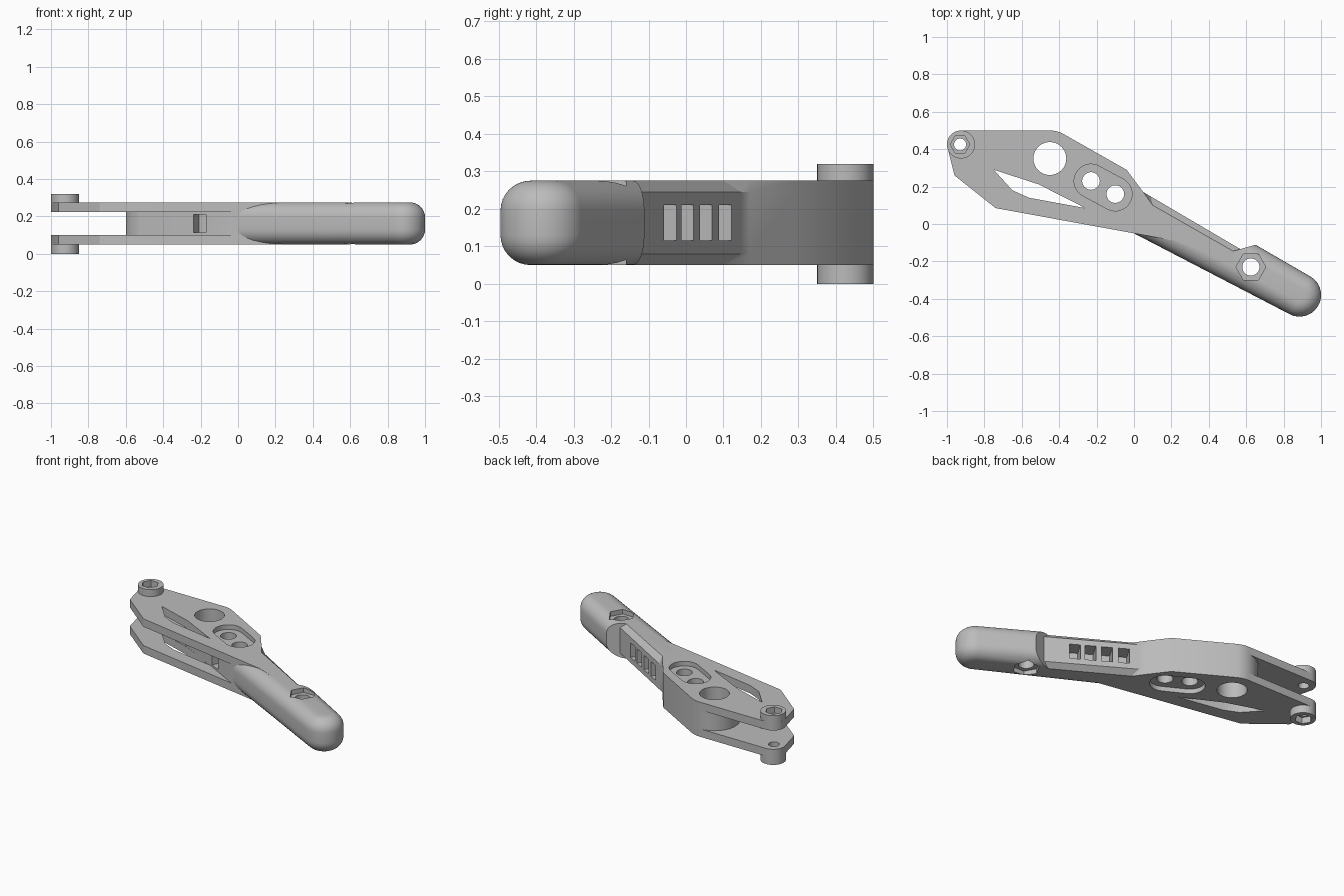
import bpy, bmesh, math
from math import cos, sin, radians

old = bpy.data.objects.get("Cube")
if old:
    bpy.data.objects.remove(old, do_unlink=True)

LOW, HIGH, MID = 0.05, 0.275, 0.1625

grey = bpy.data.materials.new("plain_grey")
grey.use_nodes = True
grey.diffuse_color = (0.5, 0.5, 0.5, 1)
grey.node_tree.nodes["Principled BSDF"].inputs["Base Color"].default_value = (0.5, 0.5, 0.5, 1)


def arc(cx, cy, r, start, end, n=16):
    angles = [radians(start + (end - start) * i / n) for i in range(n + 1)]
    return [(cx + r * cos(a), cy + r * sin(a)) for a in angles]


def circle(cx, cy, r, n=48):
    return arc(cx, cy, r, 0, 360, n)[:-1]


def loft(name, rings):
    """Solid through outlines stacked in z; rings are (z, points)."""
    bm = bmesh.new()
    loops = [[bm.verts.new((x, y, z)) for x, y in pts] for z, pts in rings]
    n = len(loops[0])
    for a, b in zip(loops, loops[1:]):
        for i in range(n):
            j = (i + 1) % n
            bm.faces.new((a[i], a[j], b[j], b[i]))
    bm.faces.new(loops[0][::-1])
    bm.faces.new(loops[-1])
    bmesh.ops.remove_doubles(bm, verts=bm.verts, dist=1e-5)
    bmesh.ops.recalc_face_normals(bm, faces=bm.faces)
    mesh = bpy.data.meshes.new(name)
    bm.to_mesh(mesh)
    bm.free()
    mesh.materials.append(grey)
    obj = bpy.data.objects.new(name, mesh)
    bpy.context.collection.objects.link(obj)
    return obj


def prism(name, pts, z0, z1):
    return loft(name, [(z0, pts), (z1, pts)])


def cut(obj, pts, z0=-1, z1=1):
    cutter = prism("cutter", pts, z0, z1)
    cutter.hide_render = True
    mod = obj.modifiers.new("cut", "BOOLEAN")
    mod.operation, mod.solver, mod.object = "DIFFERENCE", "EXACT", cutter
    with bpy.context.temp_override(object=obj, active_object=obj):
        bpy.ops.object.modifier_apply(modifier=mod.name)
    bpy.data.objects.remove(cutter, do_unlink=True)


def cut_both_faces(obj, pts, depth, low=LOW, high=HIGH):
    cut(obj, pts, high - depth, 1)
    cut(obj, pts, -1, low + depth)


def slot(x, y, ux, uy, width, depth):
    """Rectangle centred on an edge, running along (ux, uy)."""
    return [(x + ux * a - uy * b, y + uy * a + ux * b)
            for a, b in ((-width / 2, -depth), (width / 2, -depth),
                         (width / 2, depth), (-width / 2, depth))]


# Forked head and web, with a chamfered rear edge on the web
front = [(-0.96, 0.26), (-0.74, 0.085), (0.22, -0.09), (0.45, -0.18)]
back = [(-0.04, 0.29)] + arc(-0.45, 0.35, 0.15, 60, 90, 8) + arc(-0.925, 0.425, 0.075, 90, 185, 16)
outer = front + [(0.57, -0.135), (0.09, 0.147), (0.05, 0.17)] + back
inner = front + [(0.53, -0.145), (0.10, 0.10), (0.05, 0.17)] + back
head = loft("forked_head", [(LOW, inner), (LOW + 0.03, outer), (HIGH - 0.03, outer), (HIGH, inner)])

# Gap between the two fork plates
gap = arc(-0.45, 0.35, 0.15, 90, 240, 32)
gap += [(-0.26, 0.085), (0, -0.055), (0, -0.4), (-1.2, -0.4), (-1.2, 0.7), (-0.45, 0.7)]
cut(head, gap, MID - 0.061, MID + 0.061)

# Window, round holes and oval recess in the head
cut(head, [(-0.75, 0.29), (-0.65, 0.18), (-0.56, 0.14), (-0.26, 0.085), (-0.51, 0.212)])
cut(head, circle(-0.45, 0.35, 0.088))
oval = arc(-0.23, 0.23, 0.09, 62, 242) + arc(-0.1, 0.16, 0.09, 242, 422)
cut_both_faces(head, oval, 0.03)
for x, y in ((-0.23, 0.23), (-0.1, 0.16)):
    cut(head, circle(x, y, 0.047))
cut(head, circle(-0.93, 0.425, 0.032))
cut(head, slot(-0.205, 0.055, 0.88, -0.47, 0.075, 0.06), 0.115, 0.21)

# Grip with rounded long edges and rounded tip
path = [(0, -0.05)] + arc(0.885, -0.38, 0.115, 242, 420, 40) + [(0.65, -0.111)]
grip = prism("grip", path + [(0.53, -0.145), (0.12, 0.05)], LOW, HIGH)
bm = bmesh.new()
bm.from_mesh(grip.data)
bm.verts.ensure_lookup_table()
count, total = len(path), len(bm.verts) // 2
rounded = [e for e in bm.edges
           if e.verts[0].index // total == e.verts[1].index // total
           and all(v.index % total < count for v in e.verts)]
bmesh.ops.bevel(bm, geom=rounded, offset=0.08, offset_type="OFFSET", segments=8,
                profile=0.5, affect="EDGES", clamp_overlap=False)
bm.to_mesh(grip.data)
bm.free()

# Hexagonal nut pockets and bolt hole in the grip
cut_both_faces(grip, circle(0.625, -0.23, 0.08, 6), 0.03)
cut(grip, circle(0.625, -0.23, 0.046))

# Row of slots in the rear edge of the web
for y in (-0.042, 0.004, 0.053, 0.104):
    x = 0.05 + (0.17 - y) * 1.705
    for part in (head, grip):
        cut(part, slot(x, y, 0.863, -0.506, 0.065, 0.1), 0.115, 0.21)

# Pivot bosses with hexagonal sockets
parts = [head, grip]
for name, z0, z1 in (("upper_boss", 0.25, 0.32), ("lower_boss", 0.0, 0.07)):
    boss = prism(name, circle(-0.925, 0.425, 0.075), z0, z1)
    cut(boss, circle(-0.93, 0.425, 0.032))
    if z0 > MID:
        cut(boss, circle(-0.93, 0.425, 0.052, 6), z1 - 0.04, 1)
    else:
        cut(boss, circle(-0.93, 0.425, 0.052, 6), -1, z0 + 0.04)
    parts.append(boss)

# Smooth curved walls, keep hard edges
for obj in bpy.context.selected_objects:
    obj.select_set(False)
for obj in parts:
    obj.select_set(True)
bpy.context.view_layer.objects.active = head
bpy.ops.object.shade_smooth_by_angle(angle=radians(25))
